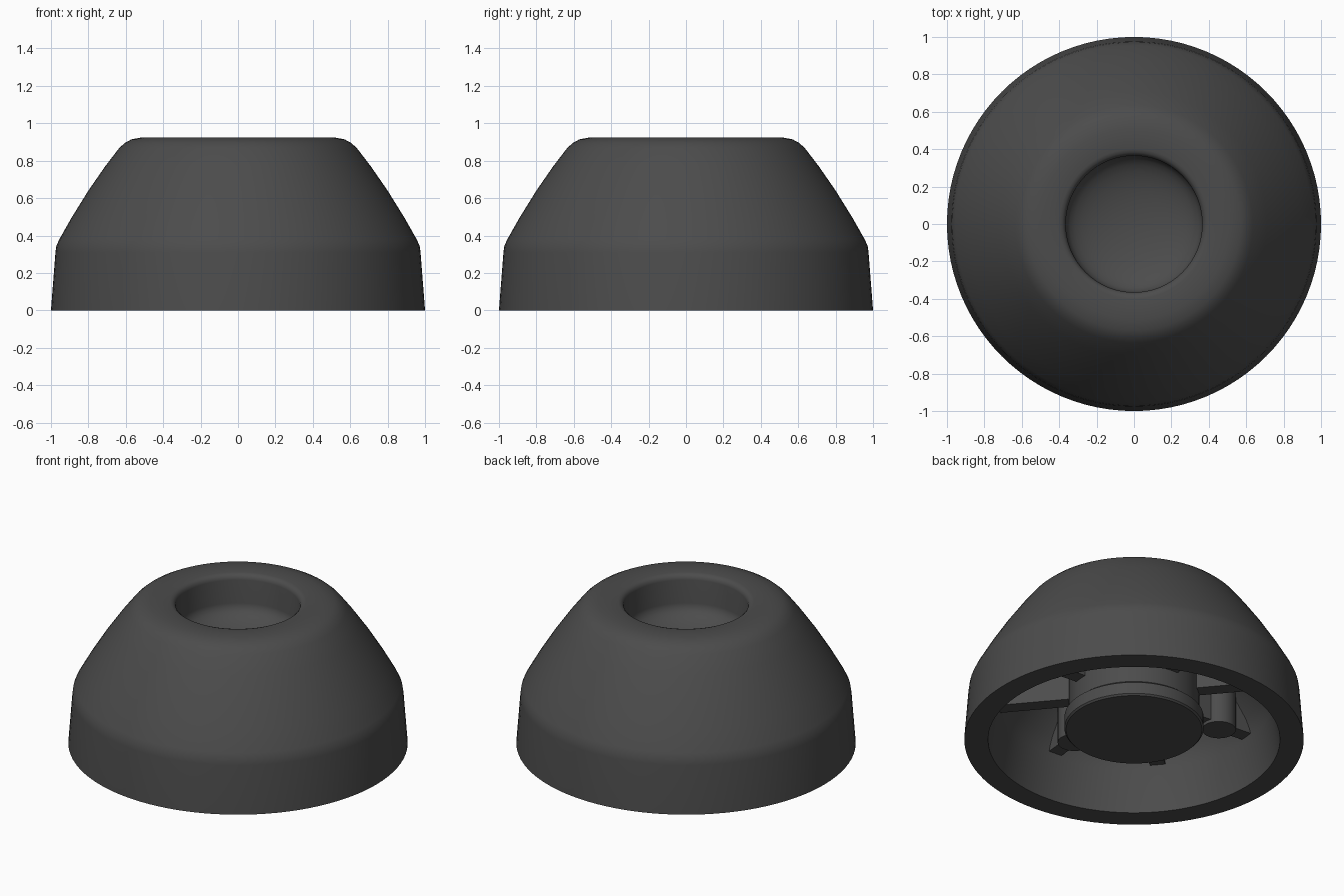
import bpy, bmesh, math
from mathutils import Matrix

if "Cube" in bpy.data.objects:
    bpy.data.objects.remove(bpy.data.objects["Cube"])

rubber = bpy.data.materials.new("dark grey rubber")
rubber.diffuse_color = (0.072, 0.072, 0.072, 1)
rubber.use_nodes = True
rubber.node_tree.nodes["Principled BSDF"].inputs["Base Color"].default_value = rubber.diffuse_color


def finish(name, bm, angle=35):
    bmesh.ops.recalc_face_normals(bm, faces=bm.faces)
    mesh = bpy.data.meshes.new(name)
    bm.to_mesh(mesh)
    bm.free()
    mesh.materials.append(rubber)
    obj = bpy.data.objects.new(name, mesh)
    bpy.context.collection.objects.link(obj)
    bpy.ops.object.select_all(action='DESELECT')
    obj.select_set(True)
    bpy.context.view_layer.objects.active = obj
    bpy.ops.object.shade_smooth_by_angle(angle=math.radians(angle))
    return obj


def lathe(name, profile, steps=96):
    bm = bmesh.new()
    verts = [bm.verts.new((r, 0, z)) for r, z in profile]
    edges = [bm.edges.new(pair) for pair in zip(verts, verts[1:])]
    bmesh.ops.spin(bm, geom=verts + edges, cent=(0, 0, 0), axis=(0, 0, 1),
                   angle=math.tau, steps=steps, use_merge=True)
    bmesh.ops.remove_doubles(bm, verts=bm.verts, dist=1e-5)
    return finish(name, bm)


# Foot body: outer skirt, rounded top, dished recess, central boss, hollow underside
outer = [(1, 0), (0.976, 0.31), (0.971, 0.345), (0.955, 0.38), (0.89, 0.495),
         (0.80, 0.64), (0.71, 0.77), (0.635, 0.868), (0.605, 0.895),
         (0.57, 0.914), (0.51, 0.925), (0.40, 0.925)]
lip = [(0.383, 0.92), (0.37, 0.908), (0.365, 0.89)]
dish = [(0.365 * math.cos(a), 0.74 - 0.14 * math.sin(a))
        for a in (math.radians(10 * i) for i in range(9))] + [(0, 0.60)]
boss = [(0, 0.07), (0.40, 0.07), (0.41, 0.08), (0.41, 0.155), (0.385, 0.175),
        (0.385, 0.78)]
cavity = [(0.46, 0.78), (0.50, 0.765), (0.775, 0.375), (0.80, 0.32),
          (0.815, 0.27), (0.86, 0)]
lathe("foot_body", outer + lip + dish + boss + cavity + [(1, 0)])

# Radial stiffening ribs between the boss and the skirt
rib_side = [(0.375, 0.29), (0.83, 0.29), (0.50, 0.83), (0.375, 0.83)]
for i in range(8):
    bm = bmesh.new()
    face = bm.faces.new([bm.verts.new((r, -0.045, z)) for r, z in rib_side])
    grown = bmesh.ops.extrude_face_region(bm, geom=[face])["geom"]
    bmesh.ops.translate(bm, vec=(0, 0.09, 0),
                        verts=[g for g in grown if isinstance(g, bmesh.types.BMVert)])
    bm.transform(Matrix.Rotation(math.radians(45 * i - 5), 4, 'Z'))
    finish(f"rib_{i + 1}", bm)

# Round posts on every second rib
for i in range(4):
    bm = bmesh.new()
    bmesh.ops.create_cone(bm, cap_ends=True, segments=32, radius1=0.10, radius2=0.10,
                          depth=0.47, matrix=Matrix.Translation((0.61, 0, 0.505)))
    bm.transform(Matrix.Rotation(math.radians(90 * i - 5), 4, 'Z'))
    finish(f"post_{i + 1}", bm)
